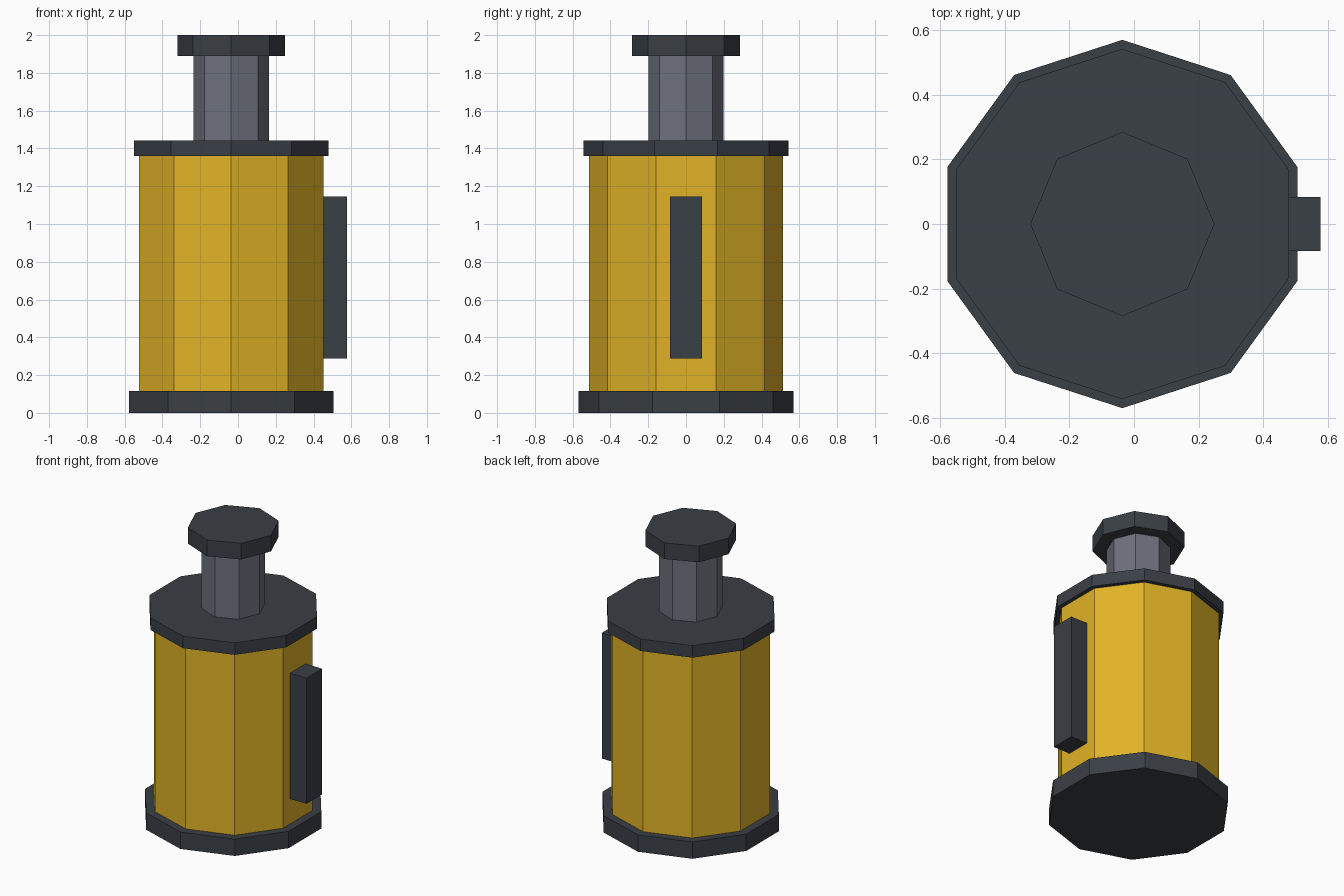
import bpy, math

if "Cube" in bpy.data.objects:
    bpy.data.objects.remove(bpy.data.objects["Cube"])


def material(name, rgb):
    m = bpy.data.materials.new(name)
    m.diffuse_color = (*rgb, 1.0)
    m.use_nodes = True
    m.node_tree.nodes["Principled BSDF"].inputs["Base Color"].default_value = m.diffuse_color
    return m


DARK = material("dark_slate", (0.042, 0.05, 0.06))
YELLOW = material("golden_yellow", (0.75, 0.45, 0.02))
GREY = material("steel_grey", (0.155, 0.165, 0.205))

AXIS_X = -0.036  # the body axis sits left of centre to balance the handle


def prism(name, sides, radius, z0, z1, mat):
    """Upright flat-sided prism with corners pointing along +y and -y."""
    bpy.ops.mesh.primitive_cylinder_add(
        vertices=sides, radius=radius, depth=z1 - z0,
        location=(AXIS_X, 0, (z0 + z1) / 2))
    ob = bpy.context.object
    ob.name = name
    ob.data.materials.append(mat)
    return ob


def box(name, lo, hi, mat):
    bpy.ops.mesh.primitive_cube_add(
        size=1, location=[(a + b) / 2 for a, b in zip(lo, hi)])
    ob = bpy.context.object
    ob.name = name
    ob.scale = [b - a for a, b in zip(lo, hi)]
    bpy.ops.object.transform_apply(location=False, rotation=False, scale=True)
    ob.data.materials.append(mat)
    return ob


# Ten-sided canister
prism("base_rim", 10, 0.57, 0.0, 0.115, DARK)
prism("body", 10, 0.513, 0.115, 1.36, YELLOW)
prism("top_rim", 10, 0.542, 1.36, 1.442, DARK)

# Eight-sided plunger
prism("plunger_stem", 8, 0.199, 1.442, 1.89, GREY)
prism("plunger_knob", 8, 0.285, 1.89, 2.0, DARK)

# Side grip set into the right face
box("side_grip", (0.42, -0.084, 0.287), (0.577, 0.084, 1.145), DARK)
